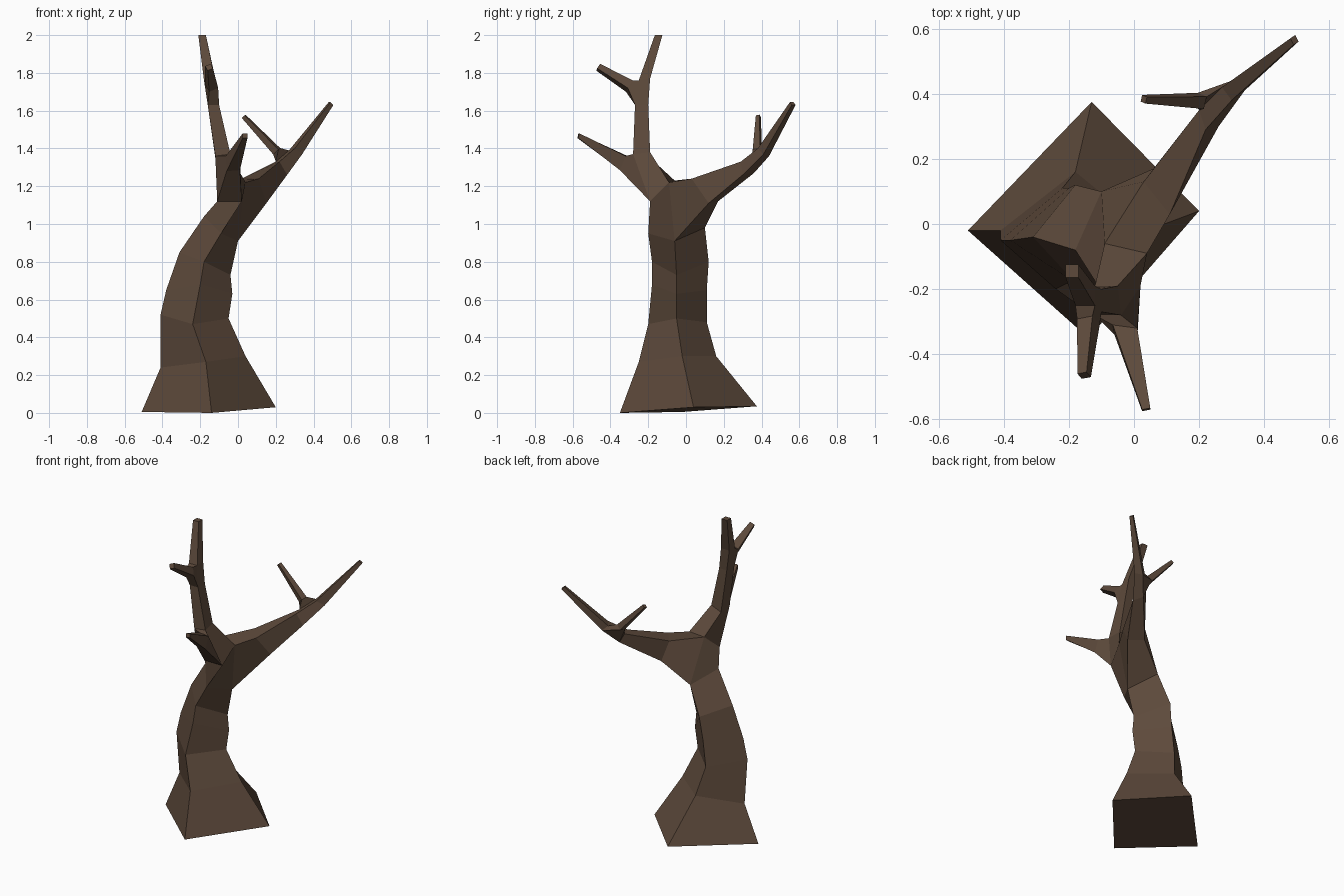
import bpy, bmesh
from mathutils import Vector

if "Cube" in bpy.data.objects:
    bpy.data.objects.remove(bpy.data.objects["Cube"])

bm = bmesh.new()


def ring(pts):
    return [bm.verts.new(p) for p in pts]


def grow(base, sections):
    """Replace the quad on base by a chain of four-sided sections; return all rings."""
    old = bm.faces.get(base)
    if old:
        bm.faces.remove(old)
    rings = [base]
    for pts in sections:
        a, b = rings[-1], ring(pts)
        for i in range(4):
            j = (i + 1) % 4
            bm.faces.new((a[i], a[j], b[j], b[i]))
        rings.append(b)
    bm.faces.new(rings[-1])
    return rings


def square(center, along, r, base):
    """Square section whose corners line up with the base quad."""
    n, c = Vector(along).normalized(), Vector(center)
    mid = sum((v.co for v in base), Vector()) / 4
    d = base[0].co - mid
    u = (d - n * d.dot(n)).normalized()
    w = n.cross(u)
    if (base[1].co - mid).dot(w) < 0:
        w = -w
    return [c + k * r for k in (u, w, -u, -w)]


def twig(base, path):
    """Tapered twig from a side quad; path holds (center, radius)."""
    way = Vector(path[-1][0]) - Vector(path[0][0])
    return grow(base, [square(c, way, r, base) for c, r in path])


def side(a, b, i):
    j = (i + 1) % 4
    return [a[i], a[j], b[j], b[i]]


# Trunk: corners in order left, front, right, back
foot = ring([(-.51, -.02, .005), (-.14, -.35, 0), (.2, .04, .03), (-.13, .375, .035)])
trunk = grow(foot, [
    [(-.41, -.02, .24), (-.17, -.25, .27), (.04, -.02, .30), (-.18, .16, .30)],
    [(-.41, -.05, .52), (-.24, -.20, .47), (-.05, -.05, .50), (-.22, .11, .48)],
    [(-.38, -.05, .65), (-.20, -.18, .68), (-.03, -.05, .63), (-.20, .11, .65)],
    [(-.31, -.04, .85), (-.18, -.18, .80), (-.04, -.05, .73), (-.18, .12, .80)],
    [(-.18, -.08, 1.04), (-.09, -.20, .95), (0, -.06, .91), (-.10, .10, .98)],
    [(-.11, -.19, 1.12), (.02, -.19, 1.12), (.04, -.09, 1.22), (-.09, -.06, 1.23)],
])
bm.faces.new(foot)  # underside

# Long right branch grows from the right-back side of the fork
limb = grow(side(trunk[5], trunk[6], 2)[:2] + [trunk[6][3], trunk[6][2]], [
    [(.15, .12, 1.11), (.06, .17, 1.12), (.03, .13, 1.245), (.11, .03, 1.24)],
    [(.26, .30, 1.26), (.23, .36, 1.27), (.20, .35, 1.33), (.22, .29, 1.33)],
    [(.34, .41, 1.37), (.30, .44, 1.36), (.27, .42, 1.39), (.30, .38, 1.40)],
    [(.505, .56, 1.63), (.495, .58, 1.63), (.48, .57, 1.645), (.49, .55, 1.645)],
])
twig(side(limb[2], limb[3], 1), [((.205, .378, 1.385), .028), ((.03, .383, 1.57), .015)])

# Upright branch grows from the top of the fork
upright = grow(trunk[6], [
    [(-.12, -.28, 1.36), (-.04, -.28, 1.37), (-.05, -.19, 1.38), (-.12, -.19, 1.35)],
    [(-.16, -.27, 1.63), (-.10, -.27, 1.63), (-.10, -.20, 1.63), (-.155, -.20, 1.63)],
    [(-.18, -.25, 1.76), (-.12, -.25, 1.76), (-.12, -.19, 1.77), (-.18, -.19, 1.77)],
    [(-.21, -.165, 2), (-.17, -.165, 2), (-.17, -.125, 2), (-.21, -.125, 2)],
])
twig(side(upright[2], upright[3], 0), [((-.14, -.30, 1.73), .037), ((-.153, -.465, 1.83), .022)])

# Front branch grows from the front of the fork
grow(side(upright[0], upright[1], 0), [
    [(-.06, -.34, 1.28), (.01, -.35, 1.285), (.01, -.32, 1.36), (-.065, -.31, 1.36)],
    [(.025, -.575, 1.455), (.05, -.57, 1.455), (.05, -.565, 1.48), (.025, -.57, 1.48)],
])

bmesh.ops.recalc_face_normals(bm, faces=bm.faces[:])
mesh = bpy.data.meshes.new("bare_tree")
bm.to_mesh(mesh)
bm.free()
tree = bpy.data.objects.new("bare_tree", mesh)
bpy.context.collection.objects.link(tree)

# Bark colour
bark = bpy.data.materials.new("bark")
bark.diffuse_color = (.11, .068, .044, 1)
bark.use_nodes = True
bark.node_tree.nodes["Principled BSDF"].inputs["Base Color"].default_value = bark.diffuse_color
mesh.materials.append(bark)
